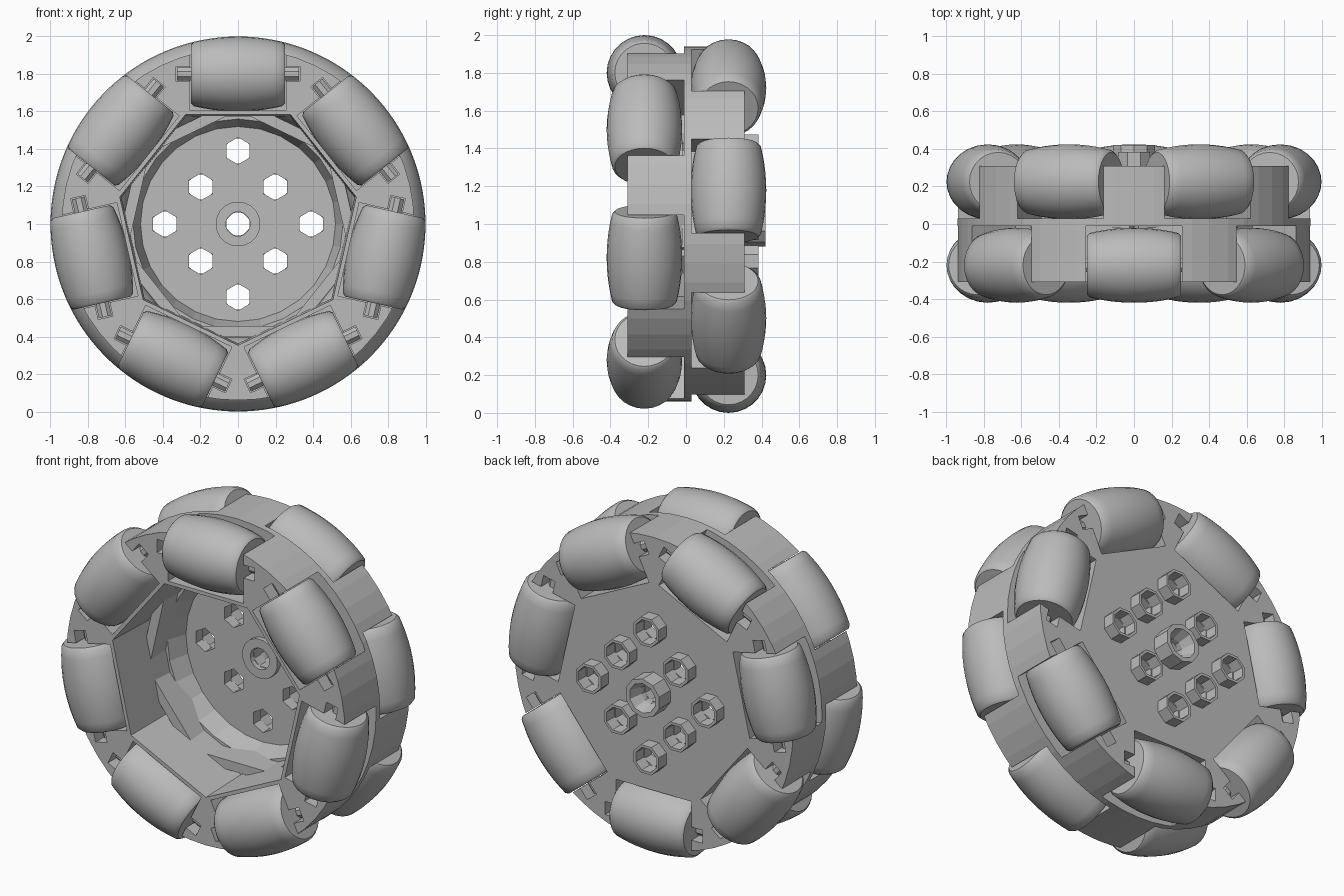
import bpy, bmesh
from math import pi, sin, cos, sqrt
from mathutils import Matrix, Vector

old = bpy.data.objects.get("Cube")
if old:
    bpy.data.objects.remove(old, do_unlink=True)

mat = bpy.data.materials.new("plain grey")
mat.use_nodes = True
grey = (0.5, 0.5, 0.5, 1)
mat.diffuse_color = grey
mat.node_tree.nodes["Principled BSDF"].inputs["Base Color"].default_value = grey

COUNT = 7
STEP = 2 * pi / COUNT
CENTRE = Matrix.Translation((0, 0, 1))
# Row name, side, angle offset, pocket floor depth, roller centre
ROWS = (("front", -1, 0.0, 0.01, 0.22), ("back", 1, STEP / 2, 0.03, 0.225))


def lathe(bm, profile, sides, phase=0.0, matrix=Matrix(), ring=False):
    """Spin (y, radius) points around the y axis; ring closes the profile on itself."""
    loops = []
    for y, r in profile:
        loop = []
        for i in range(sides):
            a = phase + 2 * pi * i / sides
            loop.append(bm.verts.new(matrix @ Vector((r * sin(a), y, r * cos(a)))))
        loops.append(loop)
    pairs = list(zip(loops, loops[1:]))
    if ring:
        pairs.append((loops[-1], loops[0]))
    else:
        bm.faces.new(loops[0])
        bm.faces.new(loops[-1][::-1])
    for a, b in pairs:
        for i in range(sides):
            j = (i + 1) % sides
            bm.faces.new((a[i], b[i], b[j], a[j]))


def box(bm, low, high, matrix):
    size = Vector(high) - Vector(low)
    mid = (Vector(high) + Vector(low)) / 2
    bmesh.ops.create_cube(bm, size=1, matrix=matrix @ Matrix.Translation(mid) @ Matrix.Diagonal((*size, 1)))


def finish(bm, name, smooth=False):
    bmesh.ops.recalc_face_normals(bm, faces=bm.faces)
    mesh = bpy.data.meshes.new(name)
    bm.to_mesh(mesh)
    bm.free()
    mesh.materials.append(mat)
    obj = bpy.data.objects.new(name, mesh)
    bpy.context.collection.objects.link(obj)
    if smooth:
        activate(obj)
        bpy.ops.object.shade_smooth_by_angle(angle=0.6)
    return obj


def activate(obj):
    bpy.ops.object.select_all(action='DESELECT')
    obj.select_set(True)
    bpy.context.view_layer.objects.active = obj


def cut(obj, bm, name):
    cutter = finish(bm, name)
    cutter.hide_render = True
    mod = obj.modifiers.new(name, 'BOOLEAN')
    mod.operation = 'DIFFERENCE'
    mod.solver = 'EXACT'
    mod.object = cutter
    activate(obj)
    bpy.ops.object.modifier_apply(modifier=mod.name)
    bpy.data.objects.remove(cutter, do_unlink=True)


def spun(angle):
    return CENTRE @ Matrix.Rotation(angle, 4, 'Y')


# Hub body: a solid drum with a seven-sided cavity ending in a round dish
bm = bmesh.new()
lathe(bm, [(-0.31, 0.94), (0.31, 0.94)], 56, matrix=CENTRE)
hub = finish(bm, "hub_body")
bm = bmesh.new()
lathe(bm, [(-0.5, 0.652), (0.12, 0.635)], COUNT, STEP / 2, CENTRE)
cut(hub, bm, "cavity_cutter")
bm = bmesh.new()
lathe(bm, [(0.0, 0.57), (0.12, 0.56), (0.24, 0.52)], 28, 0, CENTRE)
cut(hub, bm, "dish_cutter")

# Roller pockets and the slots that take the axles
for row, side, offset, depth, _ in ROWS:
    pockets, slots = bmesh.new(), bmesh.new()
    for k in range(COUNT):
        m = spun(offset + k * STEP)
        y0, y1 = sorted((side * depth, side * 0.5))
        box(pockets, (-0.255, y0, 0.605), (0.255, y1, 1.1), m)
        y0, y1 = sorted((side * 0.18, side * 0.5))
        box(slots, (-0.33, y0, 0.76), (0.33, y1, 0.84), m)
    cut(hub, pockets, row + "_pocket_cutter")
    cut(hub, slots, row + "_slot_cutter")

# Undersides of the back pockets, standing into the cavity corners
bm = bmesh.new()
for k in range(COUNT):
    box(bm, (-0.265, -0.02, 0.545), (0.265, 0.25, 0.603), spun(STEP / 2 + k * STEP))
finish(bm, "back_pocket_walls")

# Bolt holes through the back plate, alternating between two circles
holes = []
for k in range(8):
    r = 0.28 if k % 2 else 0.39
    holes.append(CENTRE @ Matrix.Translation((r * sin(k * pi / 4), 0, r * cos(k * pi / 4))))
bm = bmesh.new()
lathe(bm, [(0.1, 0.065), (0.5, 0.065)], 8, pi / 8, CENTRE)
for m in holes:
    lathe(bm, [(0.1, 0.072), (0.5, 0.072)], 6, 0, m)
cut(hub, bm, "bolt_hole_cutter")

# Raised collars around the holes on the back, and a low boss inside
bm = bmesh.new()
for m in holes:
    lathe(bm, [(0.3, 0.072), (0.3, 0.092), (0.385, 0.092), (0.385, 0.075)], 8, pi / 8, m, ring=True)
finish(bm, "bolt_collars")
bm = bmesh.new()
lathe(bm, [(0.3, 0.065), (0.3, 0.118), (0.42, 0.118), (0.42, 0.09), (0.34, 0.065)], 10, 0, CENTRE, ring=True)
finish(bm, "centre_collar")
bm = bmesh.new()
lathe(bm, [(0.25, 0.065), (0.25, 0.12), (0.21, 0.12), (0.21, 0.065)], 16, pi / 16, CENTRE, ring=True)
finish(bm, "inner_boss")

# Barrel rollers whose outer edge follows the wheel's rim, with their axles
HALF, DIST, SEGS, EDGE = 0.235, 0.8, 10, 0.015
barrel = []
for i in range(SEGS + 1):
    t = -HALF + 2 * HALF * i / SEGS
    barrel.append((t, sqrt(1 - t * t) - DIST))
tip = HALF + EDGE
tip_radius = barrel[0][1] - EDGE
barrel = [(-tip, tip_radius)] + barrel + [(tip, tip_radius)]
lay_down = Matrix.Rotation(-pi / 2, 4, 'Z')
for row, side, offset, _, middle in ROWS:
    rollers, axles = bmesh.new(), bmesh.new()
    for k in range(COUNT):
        m = spun(offset + k * STEP) @ Matrix.Translation((0, side * middle, DIST)) @ lay_down
        lathe(rollers, barrel, 28, matrix=m)
        lathe(axles, [(-0.325, 0.038), (0.325, 0.038)], 8, pi / 8, m)
    finish(rollers, row + "_rollers", smooth=True)
    finish(axles, row + "_axles")
